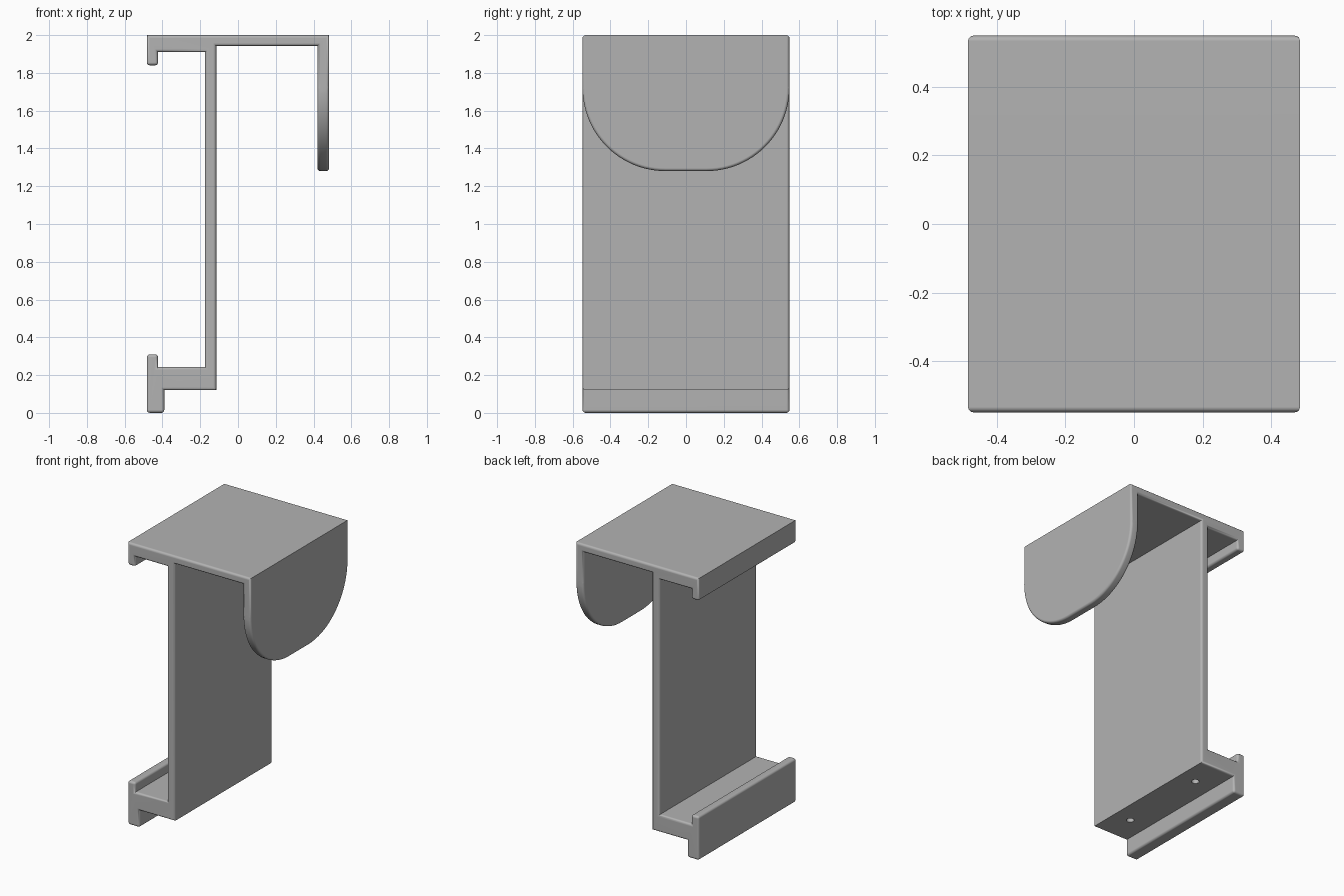
import bpy
import bmesh
from mathutils import Matrix

cube = bpy.data.objects.get("Cube")
if cube:
    bpy.data.objects.remove(cube, do_unlink=True)

HALF_X, HALF_Y = 0.483, 0.548
TIP_HEIGHTS = (0.0, 0.31, 1.84)      # free ends of the gripping lips
FLAP_BOTTOM, FLAP_INNER = 1.28, 0.42
FLAP_RADIUS, EDGE_RADIUS = 0.44, 0.016

grey = bpy.data.materials.new("plain grey")
grey.use_nodes = True
colour = (0.45, 0.45, 0.45, 1)
grey.diffuse_color = colour
grey.node_tree.nodes["Principled BSDF"].inputs["Base Color"].default_value = colour


def add_object(name, bm):
    mesh = bpy.data.meshes.new(name)
    bm.to_mesh(mesh)
    bm.free()
    mesh.materials.append(grey)
    obj = bpy.data.objects.new(name, mesh)
    bpy.context.collection.objects.link(obj)
    return obj


def close(a, b):
    return abs(a - b) < 1e-4


# Bracket cross-section (x, z), extruded from front to back
profile = [
    (-HALF_X, 2), (-HALF_X, 1.84), (-0.423, 1.84), (-0.423, 1.91),
    (-0.175, 1.91), (-0.175, 0.243), (-0.423, 0.243), (-0.423, 0.31),
    (-HALF_X, 0.31), (-HALF_X, 0), (-0.39, 0), (-0.39, 0.12),
    (-0.115, 0.12), (-0.115, 1.943), (FLAP_INNER, 1.943),
    (FLAP_INNER, FLAP_BOTTOM), (HALF_X, FLAP_BOTTOM), (HALF_X, 2),
]
bm = bmesh.new()
face = bm.faces.new([bm.verts.new((x, -HALF_Y, z)) for x, z in profile])
extruded = bmesh.ops.extrude_face_region(bm, geom=[face], use_keep_orig=True)
bmesh.ops.translate(bm, vec=(0, 2 * HALF_Y, 0),
                    verts=[v for v in extruded["geom"] if isinstance(v, bmesh.types.BMVert)])
bmesh.ops.recalc_face_normals(bm, faces=bm.faces)

# Large round corners of the hanging flap
corners = [e for e in bm.edges
           if all(close(v.co.z, FLAP_BOTTOM) for v in e.verts)
           and close(e.verts[0].co.y, e.verts[1].co.y)]
bmesh.ops.bevel(bm, geom=corners, offset=FLAP_RADIUS, segments=24,
                profile=0.5, affect='EDGES', clamp_overlap=False)


def is_rounded(edge):
    a, b = (v.co for v in edge.verts)
    on_end = close(abs(a.y), HALF_Y) and close(a.y, b.y)
    on_tip = any(close(a.z, z) and close(b.z, z) for z in TIP_HEIGHTS)
    along_flap = (close(a.x, b.x) and a.x > FLAP_INNER - 0.01
                  and max(a.z, b.z) < 1.9)
    return on_end or on_tip or along_flap


# Small rounding on the ends, lip tips and flap rim
bmesh.ops.bevel(bm, geom=[e for e in bm.edges if is_rounded(e)],
                offset=EDGE_RADIUS, segments=3, profile=0.5,
                affect='EDGES', clamp_overlap=False)
bracket = add_object("hanging_bracket", bm)

# Two blind screw holes under the lower flange
bm = bmesh.new()
for side in (-1, 1):
    bmesh.ops.create_cone(bm, cap_ends=True, segments=24, radius1=0.025,
                          radius2=0.025, depth=0.16,
                          matrix=Matrix.Translation((-0.245, side * 0.33, 0.12)))
cutter = add_object("screw_hole_cutter", bm)
cutter.hide_render = True
cutter.display_type = 'WIRE'

bpy.ops.object.select_all(action='DESELECT')
bracket.select_set(True)
bpy.context.view_layer.objects.active = bracket
holes = bracket.modifiers.new("screw holes", 'BOOLEAN')
holes.operation = 'DIFFERENCE'
holes.solver = 'EXACT'
holes.object = cutter
bpy.ops.object.modifier_apply(modifier=holes.name)
bpy.data.objects.remove(cutter, do_unlink=True)

bpy.ops.object.shade_smooth_by_angle(angle=0.7)
shading = bracket.modifiers.new("clean shading", 'WEIGHTED_NORMAL')
shading.keep_sharp = True
